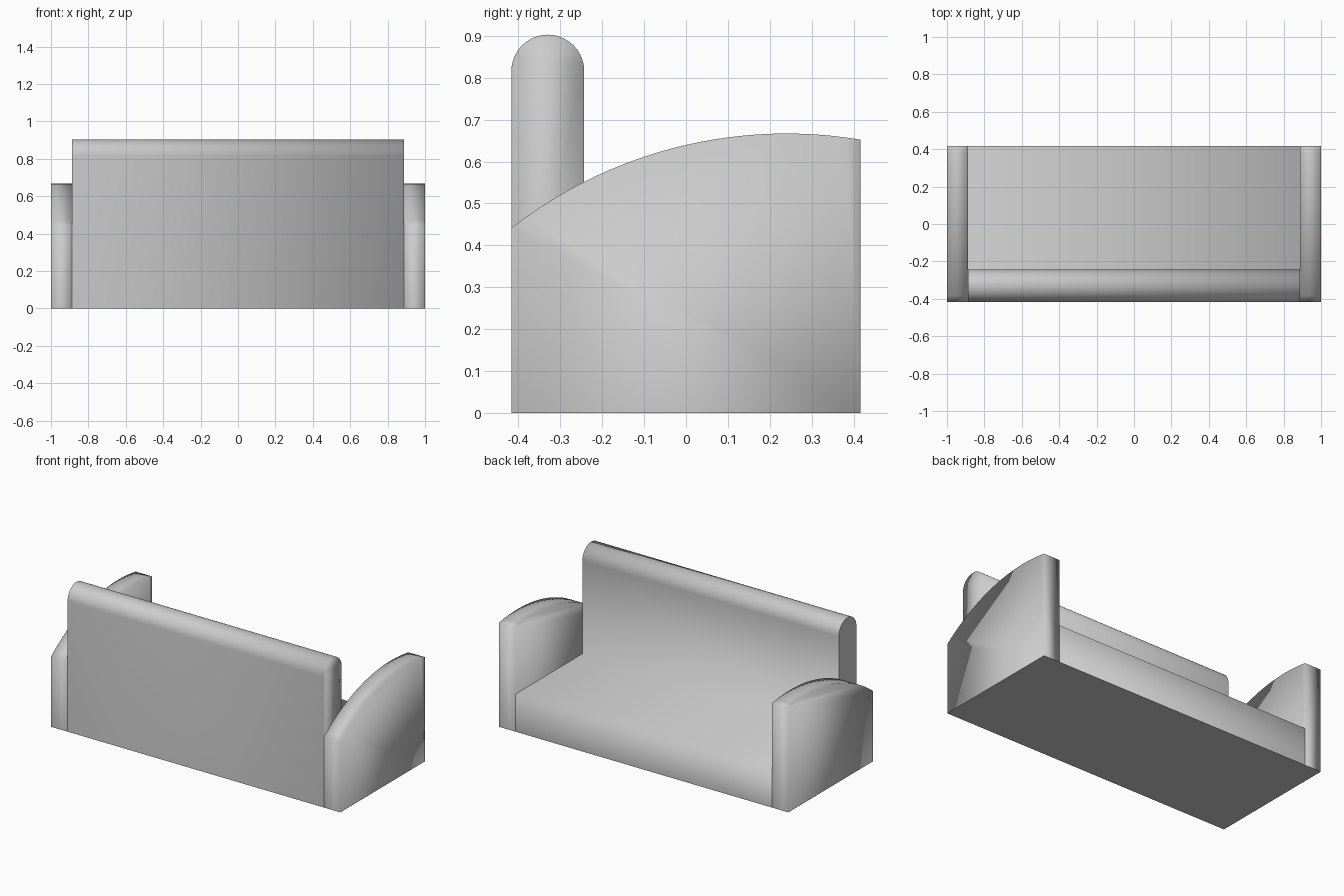
import bpy, bmesh, math

cube = bpy.data.objects.get("Cube")
if cube:
    bpy.data.objects.remove(cube, do_unlink=True)

fabric = bpy.data.materials.new("grey_fabric")
fabric.use_nodes = True
fabric.diffuse_color = (0.6, 0.6, 0.6, 1)
fabric.node_tree.nodes["Principled BSDF"].inputs["Base Color"].default_value = (0.6, 0.6, 0.6, 1)

DEPTH = 0.417      # half depth
INNER = 0.887      # where the arms begin
SEAT = 0.235       # seat height


def extrude_profile(name, profile, x0, x1, sharp):
    """Sweep a closed (y, z) outline along x; sharp(edge) picks the hard edges."""
    bm = bmesh.new()
    face = bm.faces.new([bm.verts.new((x0, y, z)) for y, z in profile])
    swept = bmesh.ops.extrude_face_region(bm, geom=[face])["geom"]
    moved = [v for v in swept if isinstance(v, bmesh.types.BMVert)]
    bmesh.ops.translate(bm, verts=moved, vec=(x1 - x0, 0, 0))
    bmesh.ops.recalc_face_normals(bm, faces=bm.faces)
    for f in bm.faces:
        f.smooth = True
    for e in bm.edges:
        e.smooth = not sharp(e)
    mesh = bpy.data.meshes.new(name)
    bm.to_mesh(mesh)
    bm.free()
    mesh.materials.append(fabric)
    obj = bpy.data.objects.new(name, mesh)
    bpy.context.collection.objects.link(obj)
    return obj


def on_floor(edge):
    return all(v.co.z < 0.001 for v in edge.verts)


# Seat and rounded backrest share one side profile
radius = 0.087
back_y, back_z = radius - DEPTH, 0.903 - radius
crown = [(back_y + radius * math.cos(a), back_z + radius * math.sin(a))
         for a in (math.pi * i / 20 for i in range(21))]
profile = [(-DEPTH, 0), (DEPTH, 0), (DEPTH, SEAT), (back_y + radius, SEAT)] + crown
extrude_profile("seat_and_backrest", profile, -INNER, INNER,
                lambda e: on_floor(e) or all(v.co.x < 0 for v in e.verts))

# Arms with an arched top, tallest toward the seat's open side
bow, peak_y, peak_z = 1.07, 0.24, 0.667


def arch(y):
    return peak_z - bow + math.sqrt(bow ** 2 - (y - peak_y) ** 2)


steps = 24
ys = [DEPTH - 2 * DEPTH * i / steps for i in range(steps + 1)]
arm_profile = [(-DEPTH, 0), (DEPTH, 0)] + [(y, arch(y)) for y in ys]
for side, label in ((1, "left_arm"), (-1, "right_arm")):
    extrude_profile(label, arm_profile, side * INNER, side, on_floor)
